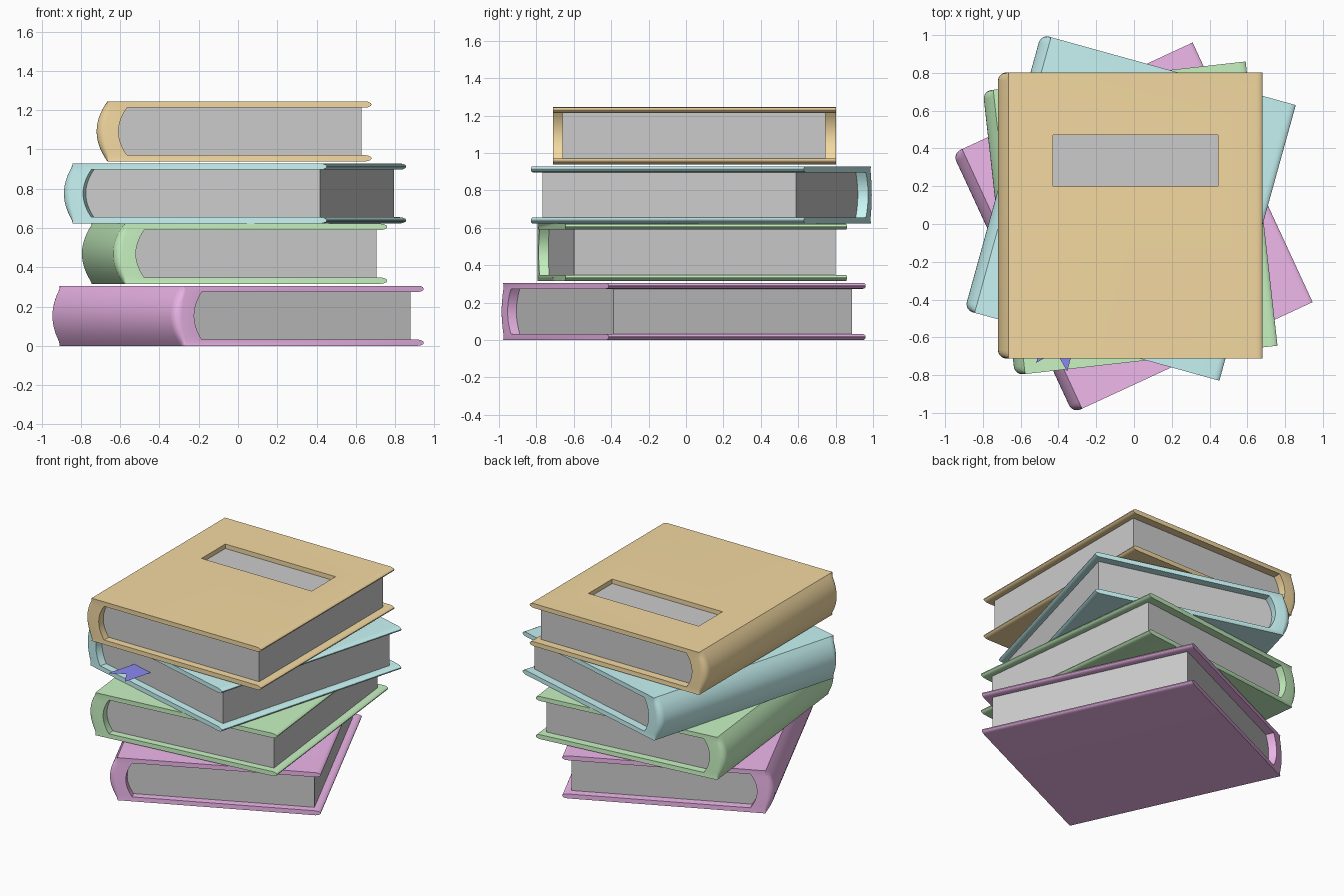
import bpy, bmesh
from math import sin, cos, pi, radians
from mathutils import Matrix

if "Cube" in bpy.data.objects:
    bpy.data.objects.remove(bpy.data.objects["Cube"])

H, T = 0.306, 0.032          # book height, board thickness
HALF_Y = 0.757               # half length of the cover


def arc(x_end, x_mid, z0, z1, n=14):
    """Points of a shallow bulge running from z1 down to z0, with bulge weight."""
    pts = []
    zc, hz = (z0 + z1) / 2, (z1 - z0) / 2
    for i in range(n + 1):
        u = 1 - 2 * i / n
        pts.append((x_end + (x_mid - x_end) * (1 - u * u), zc + hz * u, (1 - u * u) ** 0.5))
    return pts


def material(name, rgb):
    m = bpy.data.materials.new(name)
    m.diffuse_color = (*rgb, 1)
    m.use_nodes = True
    m.node_tree.nodes["Principled BSDF"].inputs["Base Color"].default_value = m.diffuse_color
    return m


def make(name, bm, matrix, mat=None):
    bmesh.ops.recalc_face_normals(bm, faces=bm.faces)
    me = bpy.data.meshes.new(name)
    bm.to_mesh(me)
    bm.free()
    ob = bpy.data.objects.new(name, me)
    bpy.context.collection.objects.link(ob)
    ob.matrix_world = matrix
    if mat:
        me.materials.append(mat)
    return ob


def activate(ob):
    bpy.ops.object.select_all(action='DESELECT')
    ob.select_set(True)
    bpy.context.view_layer.objects.active = ob


def cover(name, matrix, mat):
    # C-shaped profile: outer and inner lines with matching point counts
    tip = [radians(a) for a in (8, 30, 60, 90)]
    zt = H - T / 2
    up = [(0.665 + 0.035 * cos(a), zt + T / 2 * sin(a), 0) for a in tip]
    dn = [(x, 2 * zt - z, 0) for x, z, w in up]
    flip = lambda pts: [(x, H - z, w) for x, z, w in reversed(pts)]
    outer = up + arc(-0.645, -0.70, 0, H) + flip(up)
    inner = dn + arc(-0.545, -0.588, T, H - T) + flip(dn)
    n = len(outer)

    # sections along y, spine ends rounded over
    r = 0.045
    ends = [(HALF_Y - r * (1 - cos(a)), r * (1 - sin(a))) for a in [i * pi / 12 for i in range(7)]]
    sections = [(-y, s) for y, s in ends] + [(y, s) for y, s in reversed(ends)]
    bm = bmesh.new()
    rings = []
    for y, s in sections:
        ring = [bm.verts.new((x + s * w, y, z)) for x, z, w in outer]
        ring += [bm.verts.new((x, y, z)) for x, z, w in reversed(inner)]
        rings.append(ring)
    for a, b in zip(rings, rings[1:]):
        for i in range(2 * n):
            j = (i + 1) % (2 * n)
            bm.faces.new((a[i], a[j], b[j], b[i]))
    for ring in (rings[0], rings[-1]):
        for i in range(n - 1):
            bm.faces.new((ring[i], ring[i + 1], ring[2 * n - 2 - i], ring[2 * n - 1 - i]))
    ob = make(name, bm, matrix, mat)

    # title window cut through the front board
    bm = bmesh.new()
    bmesh.ops.create_cube(bm, size=1, matrix=Matrix.Translation((0.028, 0.29, H - T / 2))
                          @ Matrix.Diagonal((0.876, 0.27, T + 0.02, 1)))
    cutter = make("window_cutter", bm, matrix)
    cutter.hide_render = True
    mod = ob.modifiers.new("window", 'BOOLEAN')
    mod.operation, mod.object, mod.solver = 'DIFFERENCE', cutter, 'EXACT'
    activate(ob)
    bpy.ops.object.modifier_apply(modifier=mod.name)
    bpy.data.objects.remove(cutter)
    bpy.ops.object.shade_smooth_by_angle(angle=radians(35))


def pages(name, matrix):
    # page block with a rounded back against the spine
    prof = [(0.65, T), (0.65, H - T)] + [(x, z) for x, z, w in arc(-0.545, -0.588, T, H - T)]
    bm = bmesh.new()
    f = bm.faces.new([bm.verts.new((x, -0.705, z)) for x, z in prof])
    ext = bmesh.ops.extrude_face_region(bm, geom=[f])["geom"]
    bmesh.ops.translate(bm, vec=(0, 1.405, 0), verts=[v for v in ext if isinstance(v, bmesh.types.BMVert)])
    ob = make(name, bm, matrix)
    activate(ob)
    bpy.ops.object.shade_smooth_by_angle(angle=radians(30))


def ribbon(matrix, mat):
    # flat bookmark with a forked end
    bm = bmesh.new()
    left, right, mid = -0.26, -0.09, -0.175
    l0, n0, r0, r1, m1, l1 = [bm.verts.new((x, y, 0.131)) for x, y in (
        (left, -0.925), (mid, -0.84), (right, -0.925), (right, -0.5), (mid, -0.5), (left, -0.5))]
    bm.faces.new((l0, n0, m1, l1))
    bm.faces.new((n0, r0, r1, m1))
    make("bookmark_ribbon", bm, matrix, mat)


# the stack: name, x, y, z, turn, colour
books = [
    ("purple", -0.007, -0.020, 0.000, 24.8, (0.87, 0.48, 0.84)),
    ("green", -0.020, 0.030, 0.316, 6.4, (0.58, 0.90, 0.54)),
    ("teal", -0.020, 0.087, 0.623, -15.5, (0.58, 0.91, 0.91)),
    ("orange", -0.020, 0.045, 0.939, 0.0, (0.91, 0.70, 0.36)),
]
for name, x, y, z, turn, rgb in books:
    m = Matrix.Translation((x, y, z)) @ Matrix.Rotation(radians(turn), 4, 'Z')
    cover(name + "_book_cover", m, material(name, rgb))
    pages(name + "_book_pages", m)
    if name == "teal":
        ribbon(m, material("blue", (0.26, 0.25, 0.88)))
